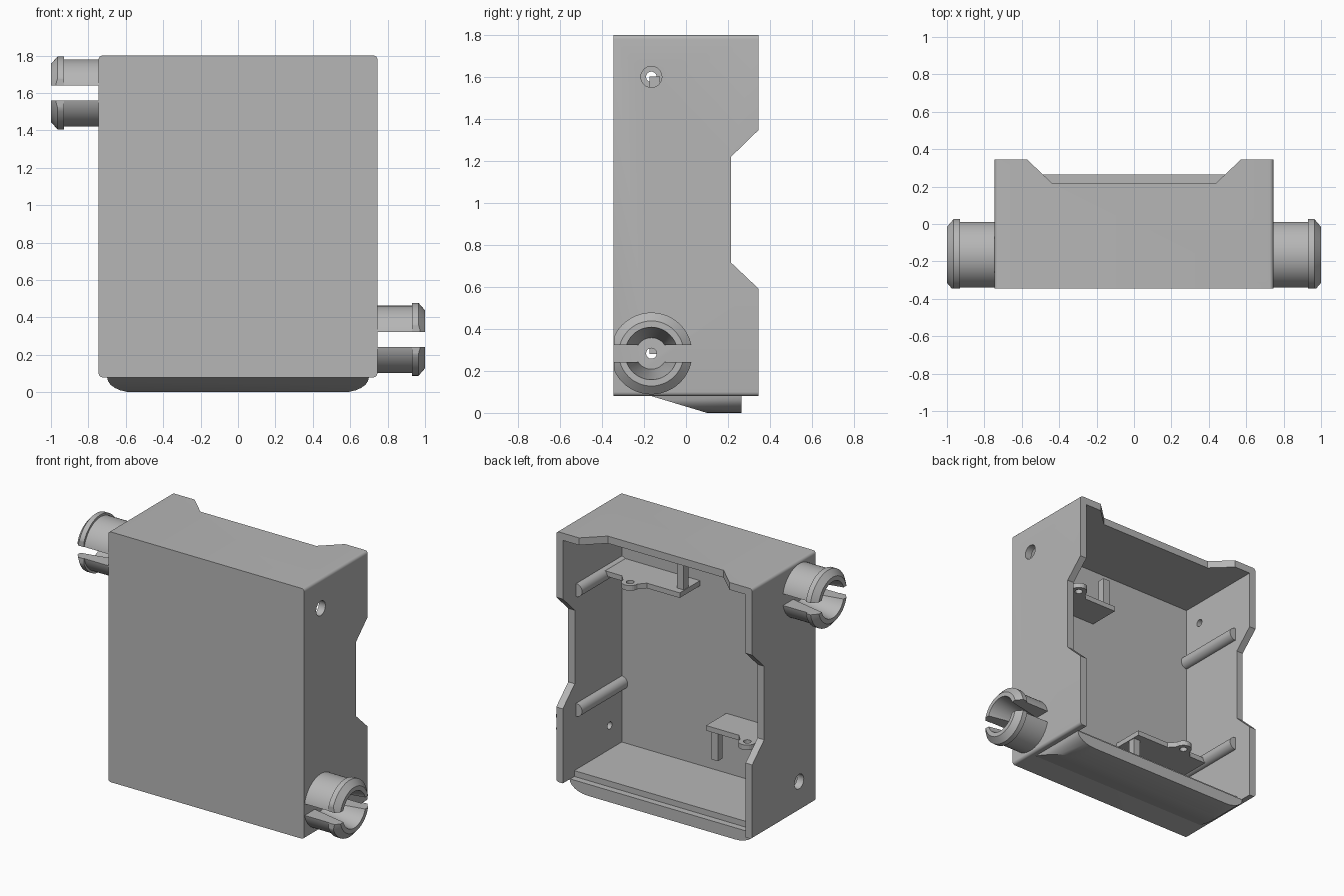
import bpy, bmesh, math
from mathutils import Matrix, Vector

if "Cube" in bpy.data.objects:
    bpy.data.objects.remove(bpy.data.objects["Cube"], do_unlink=True)

grey = bpy.data.materials.new("plain grey")
grey.use_nodes = True
grey.diffuse_color = (0.47, 0.47, 0.47, 1)
grey.node_tree.nodes["Principled BSDF"].inputs["Base Color"].default_value = grey.diffuse_color

# Half turn about the depth axis maps one clip, shelf and peg onto the other
HALF_TURN = Matrix.Translation((0, 0, 1.883)) @ Matrix.Rotation(math.pi, 4, 'Y')


def finish(bm, name):
    bmesh.ops.recalc_face_normals(bm, faces=bm.faces)
    me = bpy.data.meshes.new(name)
    bm.to_mesh(me)
    bm.free()
    me.materials.append(grey)
    ob = bpy.data.objects.new(name, me)
    bpy.context.collection.objects.link(ob)
    return ob


def prism(name, pts, axis, lo, hi):
    """Extrude a 2D outline along an axis; the outline uses the other two axes in order."""
    def place(p, d):
        c = list(p)
        c.insert("xyz".index(axis), d)
        return c
    bm = bmesh.new()
    face = bm.faces.new([bm.verts.new(place(p, lo)) for p in pts])
    out = bmesh.ops.extrude_face_region(bm, geom=[face])
    shift = Vector(place((0, 0), hi - lo))
    bmesh.ops.translate(bm, vec=shift, verts=[v for v in out["geom"] if isinstance(v, bmesh.types.BMVert)])
    return finish(bm, name)


def box(name, x, y, z):
    return prism(name, [(x[0], y[0]), (x[1], y[0]), (x[1], y[1]), (x[0], y[1])], 'z', *z)


def rod(name, axis, centre, r, lo, hi, n=32):
    pts = [(centre[0] + r * math.cos(2 * math.pi * i / n),
            centre[1] + r * math.sin(2 * math.pi * i / n)) for i in range(n)]
    return prism(name, pts, axis, lo, hi)


def bake(ob):
    dg = bpy.context.evaluated_depsgraph_get()
    me = bpy.data.meshes.new_from_object(ob.evaluated_get(dg))
    ob.modifiers.clear()
    ob.data = me


def combine(ob, other, op='DIFFERENCE'):
    mod = ob.modifiers.new("cut", 'BOOLEAN')
    mod.operation, mod.solver, mod.object = op, 'EXACT', other
    bake(ob)
    bpy.data.objects.remove(other, do_unlink=True)


def rounded(x, z0, z1, r, n=5):
    pts = []
    for k, (sx, cz) in enumerate([(1, z1 - r), (-1, z1 - r), (-1, z0 + r), (1, z0 + r)]):
        for i in range(n + 1):
            a = math.pi / 2 * (k + i / n)
            pts.append((sx * (x - r) + r * math.cos(a), cz + r * math.sin(a)))
    return pts


def turned_copy(ob, name):
    me = ob.data.copy()
    me.transform(HALF_TURN)
    new = bpy.data.objects.new(name, me)
    bpy.context.collection.objects.link(new)
    return new


# Open-backed housing
housing = prism("housing", rounded(0.745, 0.08, 1.8, 0.02), 'y', -0.345, 0.345)
combine(housing, box("cavity", (-0.695, 0.695), (-0.295, 1), (0.12, 1.75)))
combine(housing, box("floor_trim", (-0.695, 0.695), (0.22, 1), (-0.1, 0.3)))

# Rear notches in the side walls and top wall
combine(housing, prism("side_notch", [(0.4, 0.54), (0.215, 0.715), (0.215, 1.22), (0.4, 1.4)], 'x', -1, 1))
combine(housing, prism("top_notch", [(-0.63, 0.4), (-0.44, 0.22), (0.44, 0.22), (0.63, 0.4)], 'z', 1.6, 2))

# Small hole behind each clip and a larger one in the wall opposite
for sx, zs, zb in ((1, 0.283, 1.6), (-1, 1.6, 0.283)):
    lo, hi = sorted((sx * 0.6, sx * 0.8))
    combine(housing, rod("pin_hole", 'x', (-0.165, zs), 0.025, lo, hi))
    combine(housing, rod("socket_hole", 'x', (-0.165, zb), 0.05, lo, hi))

# Sloped bulge under the floor, with rounded ends
arc = [(0.56 + 0.14 * math.sin(a), 0.08 - 0.08 * math.cos(a))
       for a in [math.radians(d) for d in range(0, 91, 15)]]
outline = arc + [(-x, z) for x, z in reversed(arc)]
bulge = prism("bottom_bulge", outline, 'y', -0.3, 0.265)
side = [(-0.165, 0.08), (0.1, 0.0), (0.4, 0.0), (0.4, 0.08)]
combine(bulge, prism("bulge_side", side, 'x', -1, 1), 'INTERSECT')

# Guide ribs along the inner side walls
ribs = []
for label, sx in (("left", 1), ("right", -1)):
    for level, z in (("lower", 0.53), ("upper", 1.353)):
        ribs.append(rod(label + "_" + level + "_rib", 'y', (sx * 0.695, z), 0.045, -0.3, 0.2, 24))

# Split snap clip: turned tube, slotted and trimmed flush with the front
profile = [(0.72, 0.18), (0.93, 0.18), (0.93, 0.195), (0.965, 0.195),
           (1.0, 0.155), (1.0, 0.125), (0.745, 0.075), (0.72, 0.075)]
N = 48
bm = bmesh.new()
rings = [[bm.verts.new((x, -0.165 + r * math.cos(2 * math.pi * i / N),
                        0.283 + r * math.sin(2 * math.pi * i / N))) for i in range(N)]
         for x, r in profile]
for a, b in zip(rings, rings[1:] + rings[:1]):
    for i in range(N):
        j = (i + 1) % N
        bm.faces.new((a[i], a[j], b[j], b[i]))
clip = finish(bm, "left_lower_clip")
combine(clip, box("slot", (0.745, 1.1), (-0.5, 0.2), (0.243, 0.323)))
combine(clip, box("front_trim", (0.6, 1.1), (-0.6, -0.344), (0, 0.6)))
clip2 = turned_copy(clip, "right_upper_clip")

# Inner shelf with a drilled ear, and the peg beneath it
ear = [(-0.445 + 0.055 * math.cos(a), -0.03 + 0.055 * math.sin(a))
       for a in [math.pi * i / 12 for i in range(13)]]
shelf = prism("right_shelf", [(-0.7, -0.3), (-0.1, -0.3), (-0.1, -0.075), (-0.35, -0.075)]
              + ear + [(-0.54, -0.075), (-0.7, -0.075)], 'z', 0.495, 0.53)
combine(shelf, rod("ear_hole", 'z', (-0.445, -0.03), 0.025, 0.4, 0.6, 24))
peg = box("right_peg", (-0.155, -0.105), (-0.175, -0.125), (0.28, 0.5))
turned_copy(shelf, "left_shelf")
turned_copy(peg, "left_peg")

# Smooth the curved surfaces while keeping edges sharp
bpy.ops.object.select_all(action='DESELECT')
for ob in [housing, bulge, clip, clip2] + ribs:
    ob.select_set(True)
    bpy.context.view_layer.objects.active = ob
bpy.ops.object.shade_smooth_by_angle(angle=math.radians(28))
